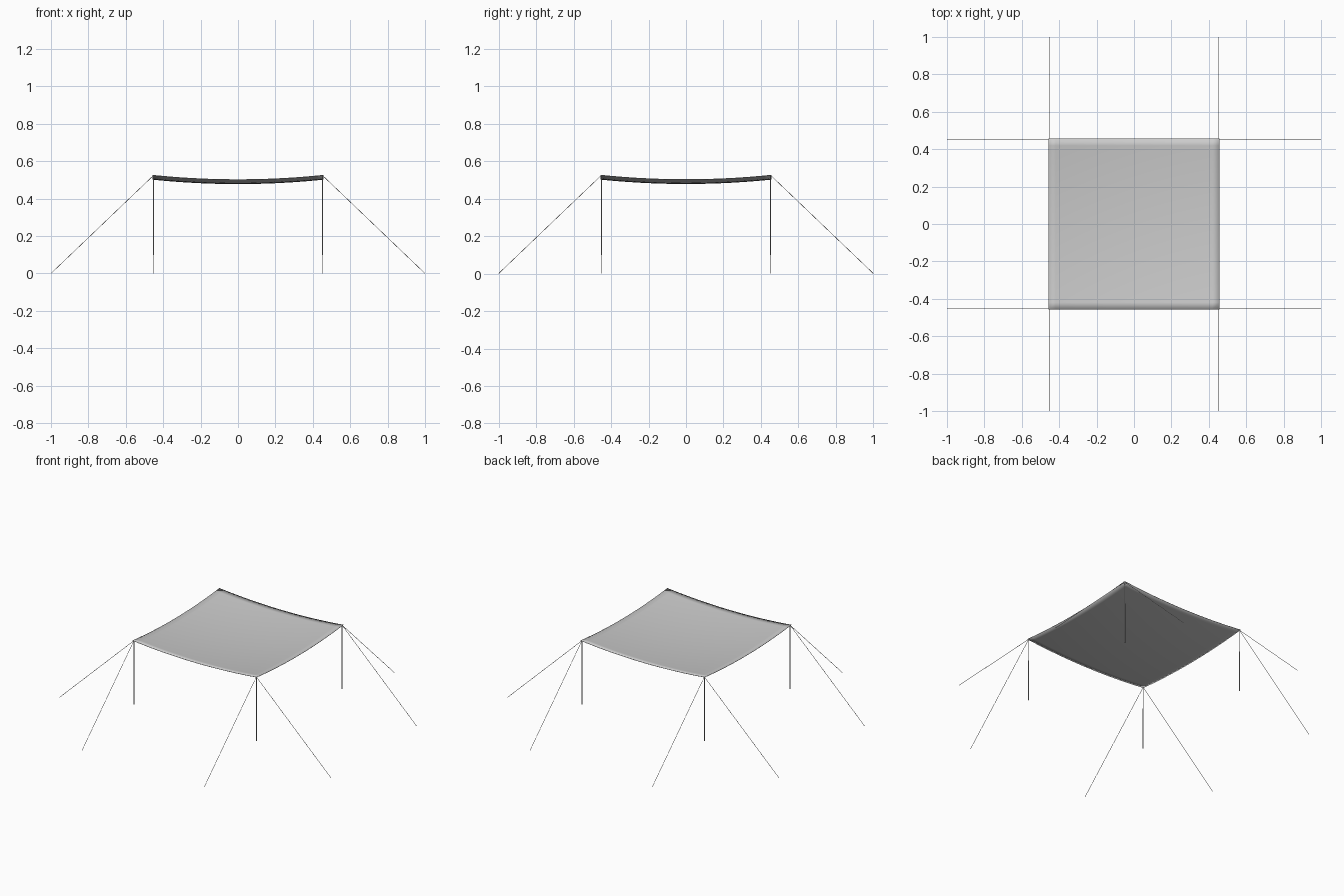
import bpy, bmesh
from mathutils import Vector

if "Cube" in bpy.data.objects:
    bpy.data.objects.remove(bpy.data.objects["Cube"])

A = 0.457      # half width of the cloth
P = 0.451      # pole and rope offset
TOP = 0.525    # corner height


def smooth(ob, angle=0.6):
    bpy.ops.object.select_all(action='DESELECT')
    ob.select_set(True)
    bpy.context.view_layer.objects.active = ob
    bpy.ops.object.shade_smooth_by_angle(angle=angle)


def rod(name, a, b, r, sides):
    a, b = Vector(a), Vector(b)
    d = b - a
    bpy.ops.mesh.primitive_cylinder_add(vertices=sides, radius=r, depth=d.length,
                                        location=(a + b) / 2)
    ob = bpy.context.object
    ob.name = name
    ob.rotation_euler = d.to_track_quat('Z', 'Y').to_euler()
    smooth(ob)
    return ob


# sagging square cloth
N = 24
bm = bmesh.new()
bmesh.ops.create_grid(bm, x_segments=N, y_segments=N, size=A)
for v in bm.verts:
    v.co.z = 0.479 + 0.0235 * ((v.co.x / A) ** 2 + (v.co.y / A) ** 2)
me = bpy.data.meshes.new("canopy")
bm.to_mesh(me)
bm.free()
canopy = bpy.data.objects.new("canopy", me)
bpy.context.collection.objects.link(canopy)
sol = canopy.modifiers.new("thickness", 'SOLIDIFY')
sol.thickness = 0.002
sol.offset = 0
smooth(canopy)

# corner poles in two sections, and two guy ropes per corner
for sx, nx in ((-1, "left"), (1, "right")):
    for sy, ny in ((-1, "front"), (1, "back")):
        tag = f"{ny}_{nx}"
        x, y = sx * P, sy * P
        rod(f"{tag}_lower_pole", (x, y, 0.1), (x, y, 0.375), 0.003, 12)
        rod(f"{tag}_upper_pole", (x, y, 0.37), (x, y, TOP), 0.0026, 12)
        rod(f"{tag}_side_rope", (x, y, TOP), (sx * 0.999, y, 0.001), 0.0013, 8)
        rod(f"{tag}_end_rope", (x, y, TOP), (x, sy * 0.999, 0.001), 0.0013, 8)
